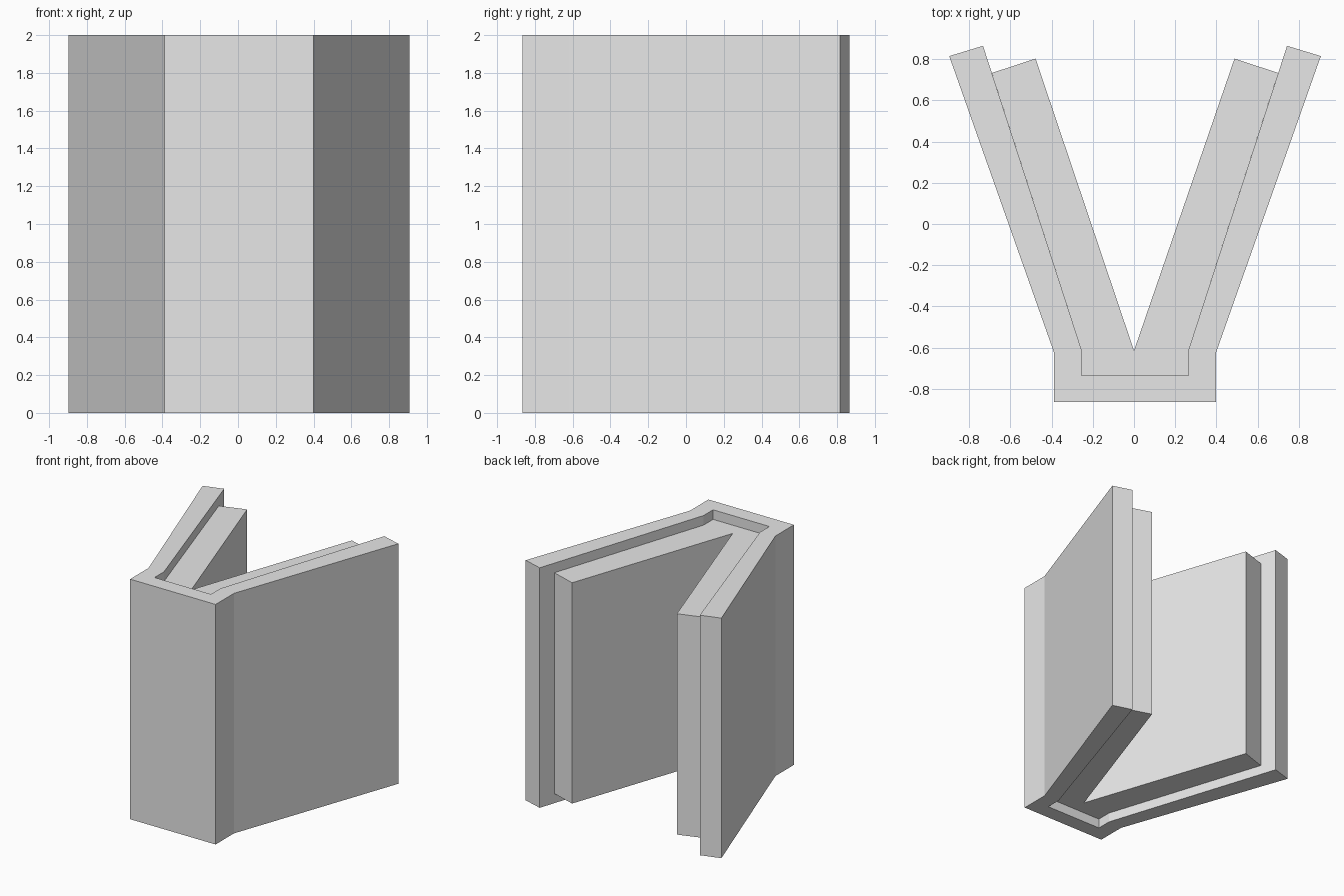
import bpy
import bmesh

cube = bpy.data.objects.get("Cube")
if cube:
    bpy.data.objects.remove(cube, do_unlink=True)

# One plain grey for the whole book
grey = bpy.data.materials.new("light grey")
grey.use_nodes = True
grey.diffuse_color = (0.8, 0.8, 0.8, 1)
grey.node_tree.nodes["Principled BSDF"].inputs["Base Color"].default_value = (0.8, 0.8, 0.8, 1)


def mirrored(half, shift=0.005):
    """Complete a half outline (+x side) into a closed one; points on x = 0 stay single."""
    other = [(-x, y) for x, y in reversed(half) if x > 0]
    return [(x + shift if x else 0.0, y) for x, y in half + other]


def prism(name, outline, z0, z1):
    """Extrude a flat outline upwards from z0 to z1."""
    bm = bmesh.new()
    base = bm.faces.new([bm.verts.new((x, y, z0)) for x, y in outline])
    top = bmesh.ops.extrude_face_region(bm, geom=[base])["geom"]
    verts = [v for v in top if isinstance(v, bmesh.types.BMVert)]
    bmesh.ops.translate(bm, verts=verts, vec=(0, 0, z1 - z0))
    bmesh.ops.recalc_face_normals(bm, faces=bm.faces[:])
    mesh = bpy.data.meshes.new(name)
    bm.to_mesh(mesh)
    bm.free()
    mesh.materials.append(grey)
    obj = bpy.data.objects.new(name, mesh)
    bpy.context.collection.objects.link(obj)
    return obj


# Cover: flat spine with two boards flaring open, full height
cover_half = [(0.394, -0.865), (0.394, -0.622), (0.902, 0.815), (0.738, 0.865),
              (0.26, -0.61), (0.26, -0.735)]
prism("cover", mirrored(cover_half), 0.0, 2.0)

# Pages: two leaf blocks meeting in a V, set in from the cover's top and bottom
pages_half = [(0.26, -0.735), (0.26, -0.61), (0.695, 0.733), (0.483, 0.803), (0, -0.615)]
prism("pages", mirrored(pages_half), 0.08, 1.92)
